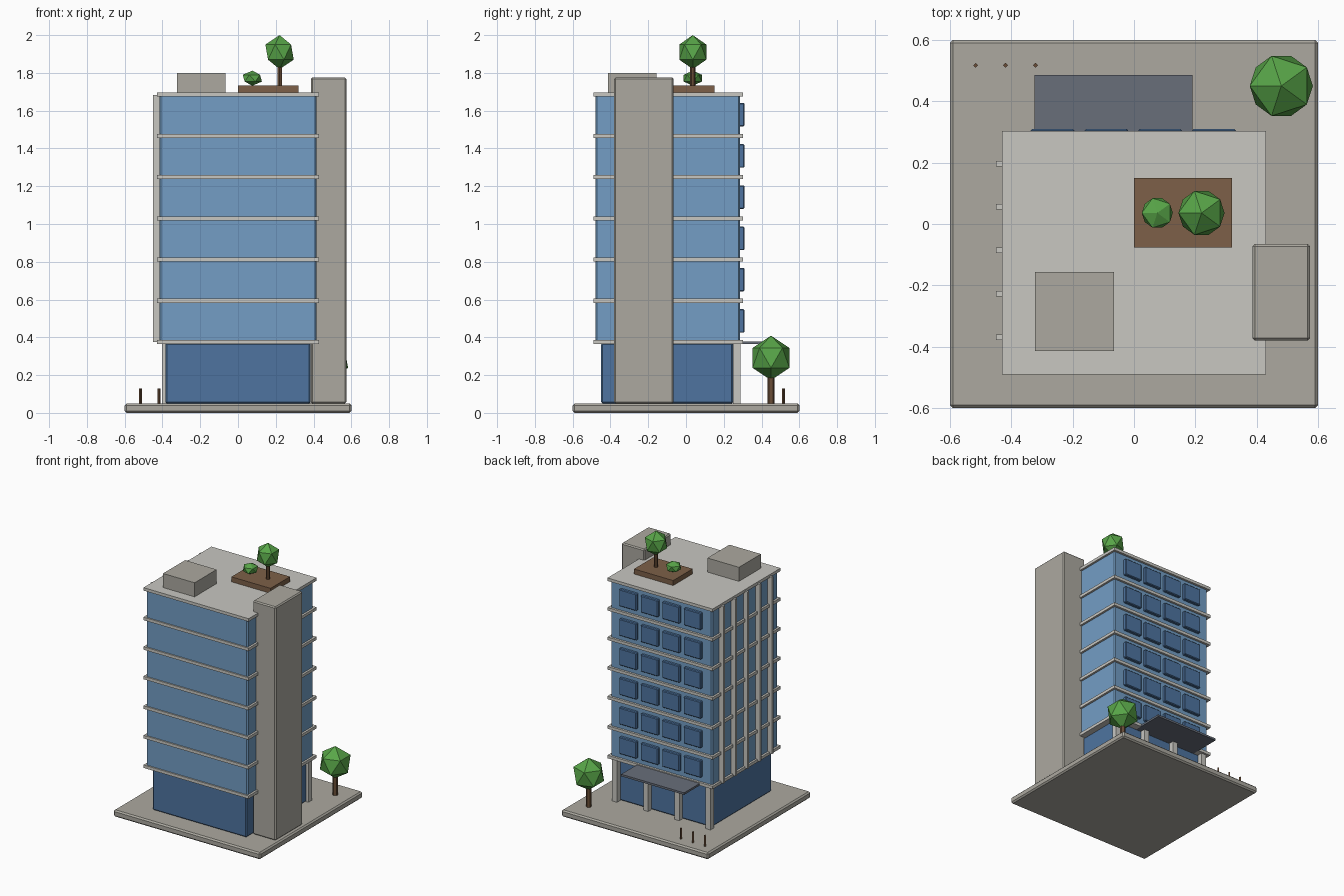
import bpy, math

if "Cube" in bpy.data.objects:
    bpy.data.objects.remove(bpy.data.objects["Cube"])


def material(name, rgb):
    # sRGB 0-255 to linear
    m = bpy.data.materials.new(name)
    lin = [((c / 255 + 0.055) / 1.055) ** 2.4 for c in rgb]
    m.diffuse_color = (*lin, 1)
    m.use_nodes = True
    m.node_tree.nodes["Principled BSDF"].inputs["Base Color"].default_value = m.diffuse_color
    return m


PAVING = material("grey concrete", (172, 169, 160))
SLAB = material("pale concrete", (200, 199, 193))
GLASS = material("light blue glass", (115, 158, 197))
DARK = material("dark blue glass", (78, 116, 160))
SLATE = material("slate canopy", (104, 110, 122))
WOOD = material("brown wood", (125, 96, 72))
BARK = material("dark bark", (104, 76, 54))
LEAF = material("leaf green", (88, 165, 72))


def finish(name, mat):
    o = bpy.context.object
    o.name = name
    o.data.materials.append(mat)
    return o


def box(name, x, y, z, mat, bevel=0):
    # each of x, y, z is a (low, high) range
    bpy.ops.mesh.primitive_cube_add(size=1, location=[(a + b) / 2 for a, b in (x, y, z)])
    o = finish(name, mat)
    o.scale = [b - a for a, b in (x, y, z)]
    bpy.ops.object.transform_apply(location=False, rotation=False, scale=True)
    if bevel:
        b = o.modifiers.new("bevel", 'BEVEL')
        b.width, b.segments = bevel, 1
    return o


def post(name, x, y, z0, z1, r, sides, mat):
    bpy.ops.mesh.primitive_cylinder_add(vertices=sides, radius=r, depth=z1 - z0,
                                        location=(x, y, (z0 + z1) / 2))
    return finish(name, mat)


def foliage(name, x, y, z, r, rz, turn=math.pi):
    bpy.ops.mesh.primitive_ico_sphere_add(subdivisions=1, radius=1, location=(x, y, z),
                                          rotation=(0, 0, turn))
    o = finish(name, LEAF)
    o.scale = (r, r, rz)


# Base plinth and recessed ground floor
box("base", (-.6, .6), (-.6, .6), (0, .05), PAVING, .01)
box("ground_floor", (-.385, .385), (-.45, .25), (.05, .37), DARK, .008)

# Glazed tower with floor slabs
box("tower_glass", (-.415, .415), (-.48, .287), (.37, 1.69), GLASS, .008)
STEP = 1.31 / 6
for i in range(7):
    z = .375 + STEP * i
    box(f"floor_slab_{i}", (-.43, .43), (-.49, .303), (z - .011, z + .011), SLAB)

# Back windows, four on each of six floors
for i in range(6):
    z = .487 + STEP * i
    for j in range(4):
        x = -.266 + .1757 * j
        box(f"window_{i}_{j}", (x - .0715, x + .0715), (.275, .309), (z - .0625, z + .0625), DARK, .005)

# Vertical fins on the left side
for i in range(5):
    y = .197 - .1415 * i
    box(f"fin_{i}", (-.45, -.41), (y - .009, y + .009), (.375, 1.683), SLAB)

# Entrance columns and canopy
for i in range(4):
    x = -.382 + .2547 * i
    box(f"column_{i}", (x - .02, x + .02), (.248, .288), (.05, .37), SLAB)
box("canopy", (-.324, .19), (.25, .485), (.364, .379), SLATE)

# Lift core on the right and plant room on the roof
box("lift_core", (.386, .574), (-.38, -.065), (.05, 1.776), PAVING, .008)
box("plant_room", (-.323, -.065), (-.414, -.157), (1.69, 1.80), PAVING)

# Roof garden
box("planter", (0, .32), (-.077, .15), (1.69, 1.733), WOOD)
post("roof_tree_trunk", .22, .036, 1.73, 1.86, .014, 6, BARK)
foliage("roof_tree_leaves", .22, .036, 1.91, .084, .09)
foliage("roof_bush", .076, .036, 1.772, .0565, .04)

# Street tree and bollards
post("street_tree_trunk", .48, .45, .05, .24, .019, 6, BARK)
foliage("street_tree_leaves", .48, .45, .291, .115, .118)
for i in range(3):
    post(f"bollard_{i}", -.516 + .0975 * i, .517, .05, .13, .008, 4, BARK)
